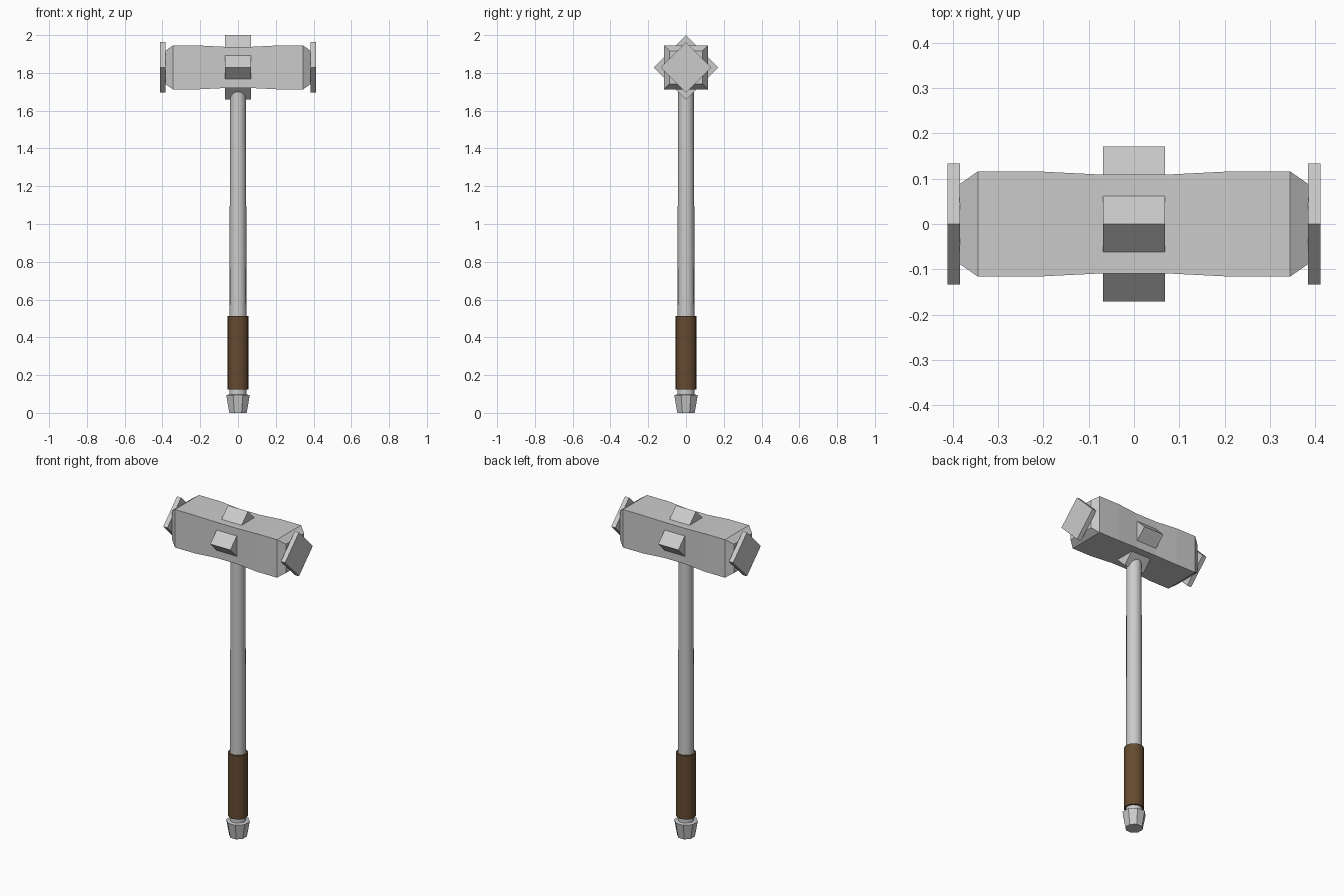
import bpy, bmesh
from math import cos, sin, pi, sqrt

if "Cube" in bpy.data.objects:
    bpy.data.objects.remove(bpy.data.objects["Cube"])

HEAD_Z = 1.829


def loft(name, stations, sides, axis='Z', turn=0.0, smooth=False, color=None):
    """Skin regular polygons given as (position along axis, circumradius)."""
    bm = bmesh.new()
    rings = []
    for p, r in stations:
        ring = []
        for i in range(sides):
            a = turn + 2 * pi * i / sides
            u, v = r * cos(a), r * sin(a)
            ring.append(bm.verts.new((p, u, v + HEAD_Z) if axis == 'X' else (u, v, p)))
        rings.append(ring)
    for a, b in zip(rings, rings[1:]):
        for i in range(sides):
            j = (i + 1) % sides
            bm.faces.new((a[i], a[j], b[j], b[i]))
    bm.faces.new(rings[0])
    bm.faces.new(rings[-1])
    bmesh.ops.recalc_face_normals(bm, faces=bm.faces)
    mesh = bpy.data.meshes.new(name)
    bm.to_mesh(mesh)
    bm.free()
    ob = bpy.data.objects.new(name, mesh)
    bpy.context.collection.objects.link(ob)
    if color:
        mat = bpy.data.materials.new(name + "_material")
        mat.diffuse_color = color
        mat.use_nodes = True
        mat.node_tree.nodes["Principled BSDF"].inputs["Base Color"].default_value = mat.diffuse_color
        mesh.materials.append(mat)
    if smooth:
        bpy.ops.object.select_all(action='DESELECT')
        ob.select_set(True)
        bpy.context.view_layer.objects.active = ob
        bpy.ops.object.shade_smooth_by_angle(angle=0.7)
    return ob


# Square hammer head, pinched at the middle with chamfered ends
half = [(0.07, 0.109), (0.21, 0.116), (0.345, 0.116), (0.385, 0.088)]
profile = [(-x, h) for x, h in reversed(half)] + half
loft("hammer_head", [(x, h * sqrt(2)) for x, h in profile], 4, 'X', pi / 4)

# Diamond band around the middle and diamond striking plates
loft("centre_band", [(-0.068, 0.171), (0.068, 0.171)], 4, 'X')
for side, s in (("left", -1), ("right", 1)):
    loft(side + "_striking_plate", [(s * 0.384, 0.134), (s * 0.412, 0.134)], 4, 'X')

# Shaft, slightly slimmer toward the head
loft("shaft", [(0.07, 0.046), (0.5, 0.045), (1.4, 0.043), (1.75, 0.042)], 16, smooth=True)

# Leather grip
loft("grip", [(0.125, 0.056), (0.512, 0.056)], 16, smooth=True,
     color=(0.13, 0.07, 0.03, 1))

# Faceted octagonal pommel
loft("pommel", [(0.0, 0.050), (0.094, 0.067), (0.098, 0.050)], 8, turn=pi / 8)
